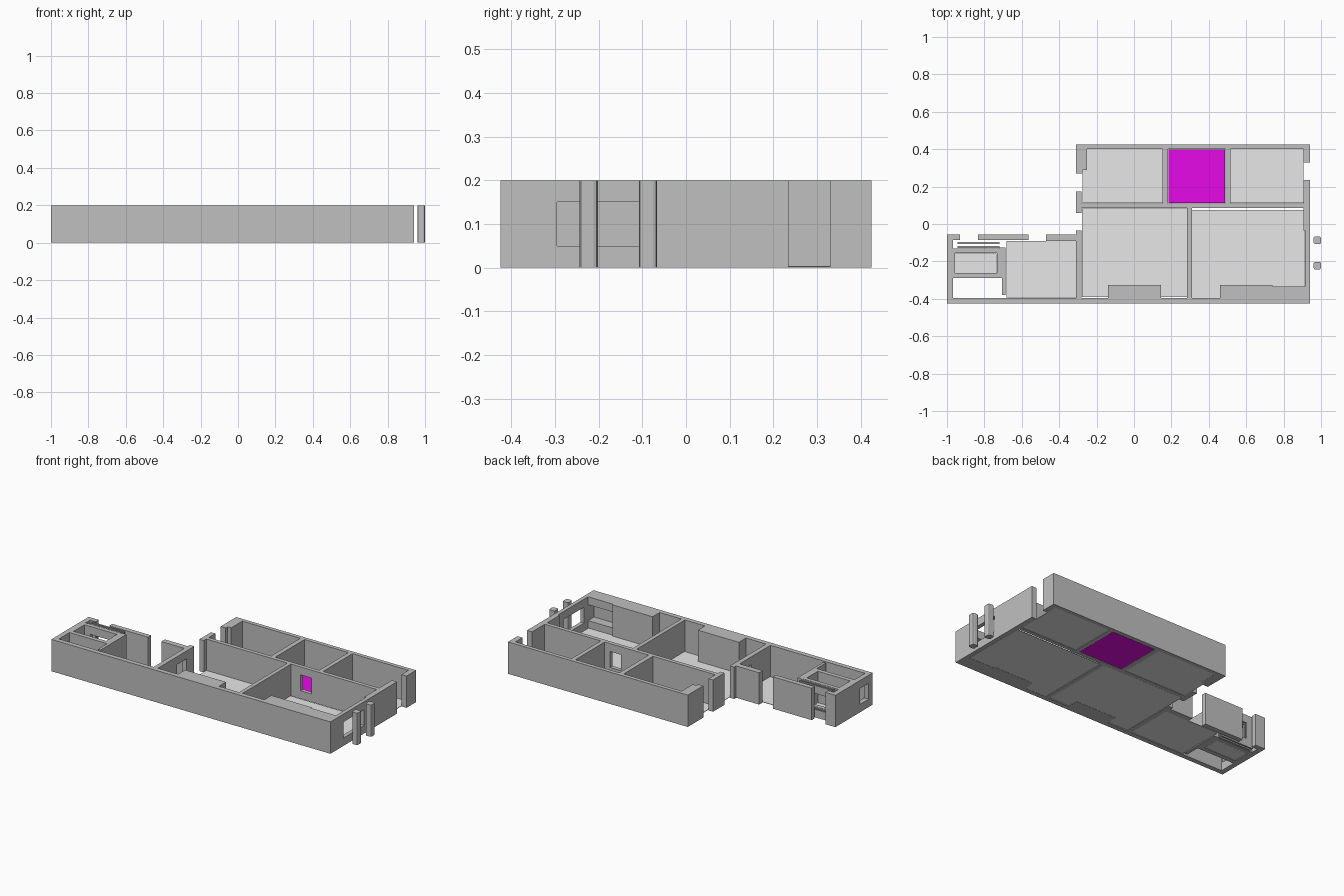
import bpy
import bmesh
from mathutils import Matrix, Vector

cube = bpy.data.objects.get("Cube")
if cube:
    bpy.data.objects.remove(cube, do_unlink=True)

H = 0.2                      # wall height
SILL, HEAD = 0.05, 0.15      # window bottom and top


def material(name, colour):
    m = bpy.data.materials.new(name)
    m.use_nodes = True
    m.diffuse_color = (*colour, 1)
    bsdf = next(n for n in m.node_tree.nodes if n.type == 'BSDF_PRINCIPLED')
    bsdf.inputs["Base Color"].default_value = (*colour, 1)
    return m


WALL = material("wall grey", (0.53, 0.53, 0.53))
FLOOR = material("floor pale grey", (0.82, 0.82, 0.82))
ACCENT = material("floor magenta", (0.85, 0.003, 0.85))


def add_box(bm, x0, x1, y0, y1, z0, z1):
    size = Vector((x1 - x0, y1 - y0, z1 - z0))
    centre = Vector((x0 + x1, y0 + y1, z0 + z1)) / 2
    mat = Matrix.Translation(centre) @ Matrix.Diagonal((*size, 1))
    bmesh.ops.create_cube(bm, size=1, matrix=mat)


def finish(bm, name, mat):
    mesh = bpy.data.meshes.new(name)
    bm.to_mesh(mesh)
    bm.free()
    mesh.materials.append(mat)
    ob = bpy.data.objects.new(name, mesh)
    bpy.context.collection.objects.link(ob)
    return ob


def wall(name, x0, x1, y0, y1, window=None):
    """Full-height wall; window is a span along its longer side."""
    bm = bmesh.new()
    if window is None:
        add_box(bm, x0, x1, y0, y1, 0, H)
    else:
        a, b = window
        if x1 - x0 > y1 - y0:
            ends = [(x0, a, y0, y1), (b, x1, y0, y1)]
            middle = (a, b, y0, y1)
        else:
            ends = [(x0, x1, y0, a), (x0, x1, b, y1)]
            middle = (x0, x1, a, b)
        for e in ends:
            add_box(bm, *e, 0, H)
        add_box(bm, *middle, 0, SILL)
        add_box(bm, *middle, HEAD, H)
    return finish(bm, name, WALL)


def floor(name, x0, x1, y0, y1, mat=FLOOR):
    bm = bmesh.new()
    add_box(bm, x0, x1, y0, y1, 0.001, 0.004)
    return finish(bm, name, mat)


# Outer walls
wall("front_wall", -1, 0.94, -0.425, -0.395)
wall("back_wall", -0.31, 0.94, 0.4, 0.425)
wall("right_wall_back_stub", 0.905, 0.94, 0.33, 0.4)
wall("right_wall_middle", 0.905, 0.94, -0.035, 0.235)
wall("right_wall_front", 0.915, 0.94, -0.395, -0.035, (-0.295, -0.09))
wall("left_wall_back_stub", -0.31, -0.275, 0.27, 0.4)
wall("left_wall_back_pier", -0.275, -0.25, 0.29, 0.4)
wall("left_wall_middle_stub", -0.31, -0.28, 0.06, 0.175)

# Inner walls of the main block
wall("cross_wall", -0.28, 0.905, 0.085, 0.11, (0.375, 0.45))
wall("back_room_divider_left", 0.153, 0.182, 0.11, 0.4)
wall("back_room_divider_right", 0.488, 0.515, 0.11, 0.4)
wall("main_room_divider", 0.284, 0.309, -0.395, 0.085)
wall("main_room_left_wall", -0.31, -0.28, -0.395, -0.035, (-0.205, -0.11))

# Deep piers against the front wall, one with a recess
wall("front_pier_left", -0.14, 0.145, -0.395, -0.325)
wall("front_pier_right", 0.46, 0.74, -0.395, -0.325)
bm = bmesh.new()
for z0, z1 in ((0, SILL), (HEAD, H)):
    add_box(bm, 0.74, 0.915, -0.395, -0.335, z0, z1)
finish(bm, "front_recess_shelves", WALL)

# Side wing
wall("wing_left_wall", -1, -0.968, -0.395, -0.055, (-0.385, -0.3))
wall("wing_back_corner", -0.968, -0.93, -0.085, -0.055)
wall("wing_back_wall", -0.835, -0.565, -0.085, -0.055)
wall("wing_back_pier", -0.47, -0.31, -0.09, -0.055)
wall("wing_divider", -0.718, -0.688, -0.29, -0.125)
wall("wing_divider_thin_end", -0.706, -0.688, -0.38, -0.29)
wall("wing_cross_wall", -0.968, -0.718, -0.29, -0.263)
wall("closet_front_wall", -0.968, -0.718, -0.155, -0.13, (-0.92, -0.78))
wall("closet_left_lining", -0.968, -0.958, -0.263, -0.155)
wall("closet_right_lining", -0.732, -0.718, -0.263, -0.155)
for i, y in enumerate((-0.102, -0.122)):
    wall(f"closet_screen_{i + 1}", -0.945, -0.718, y - 0.005, y + 0.005,
         (-0.9, -0.78))

# Rounded posts outside the right wall
for name, y in (("front", -0.223), ("back", -0.087)):
    bm = bmesh.new()
    add_box(bm, 0.96, 1.0, y - 0.021, y + 0.021, 0, H)
    upright = [e for e in bm.edges
               if abs(e.verts[0].co.z - e.verts[1].co.z) > H / 2]
    bmesh.ops.bevel(bm, geom=upright, offset=0.01, segments=2,
                    profile=0.5, affect='EDGES')
    finish(bm, f"porch_post_{name}", WALL)

# Floors
floor("back_left_floor", -0.275, 0.152, 0.111, 0.4)
floor("back_middle_floor", 0.184, 0.486, 0.111, 0.397, ACCENT)
floor("back_right_floor", 0.517, 0.905, 0.111, 0.4)
floor("main_left_floor", -0.278, 0.283, -0.39, 0.083)
floor("main_right_floor", 0.311, 0.912, -0.395, 0.076)
floor("wing_floor", -0.683, -0.308, -0.392, -0.09)
floor("closet_floor", -0.956, -0.734, -0.261, -0.157)
